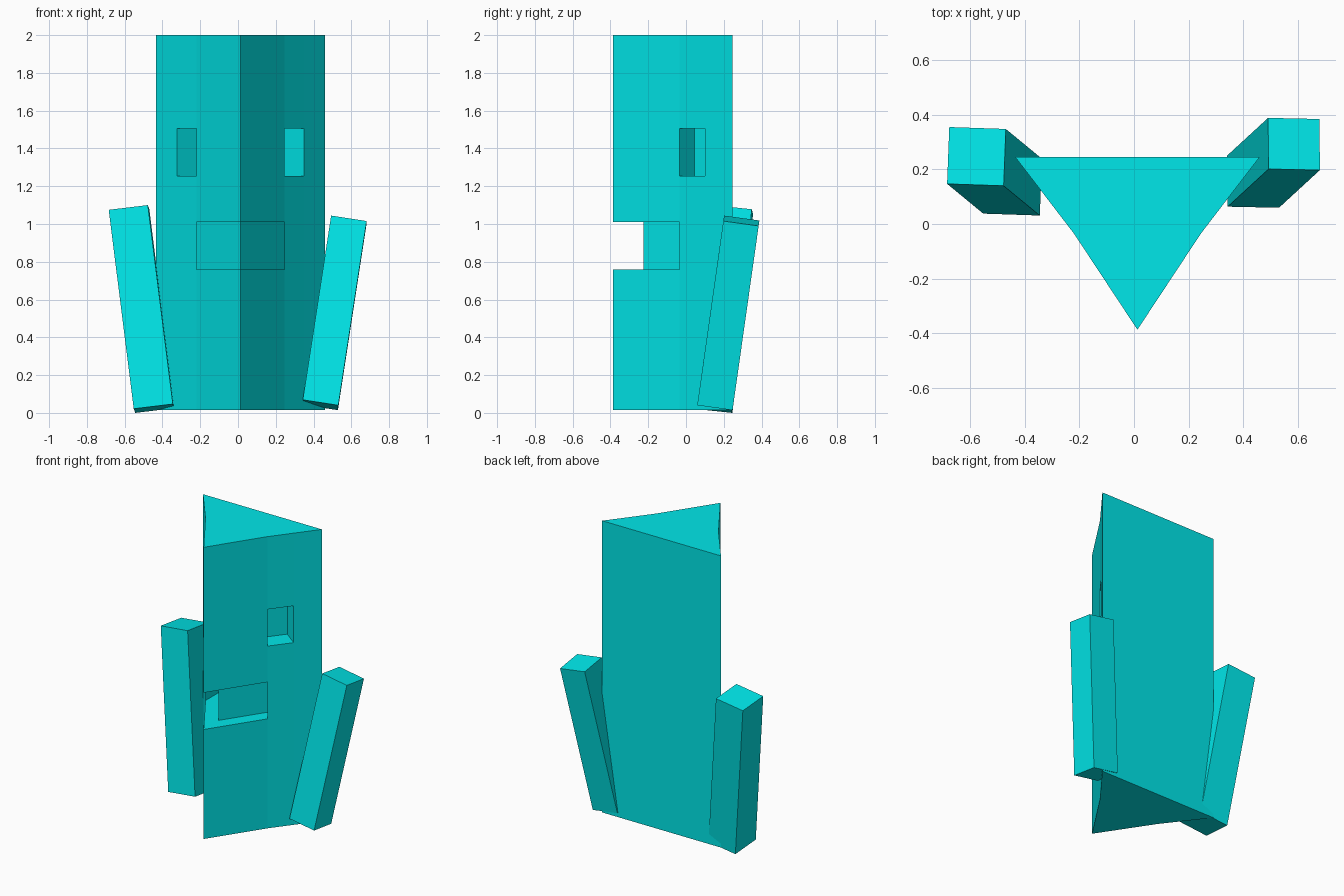
import bpy, bmesh
from mathutils import Vector

if "Cube" in bpy.data.objects:
    bpy.data.objects.remove(bpy.data.objects["Cube"])

cyan = bpy.data.materials.new("cyan")
cyan.diffuse_color = (0.0, 0.8, 0.82, 1)
cyan.use_nodes = True
cyan.node_tree.nodes["Principled BSDF"].inputs["Base Color"].default_value = cyan.diffuse_color


def finish(bm, name):
    bmesh.ops.recalc_face_normals(bm, faces=bm.faces[:])
    mesh = bpy.data.meshes.new(name)
    bm.to_mesh(mesh)
    bm.free()
    mesh.materials.append(cyan)
    obj = bpy.data.objects.new(name, mesh)
    bpy.context.collection.objects.link(obj)
    return obj


def recess(bm, faces, offset):
    """Push a patch of wall faces inward, leaving side walls behind."""
    out = bmesh.ops.extrude_face_region(bm, geom=faces)["geom"]
    bmesh.ops.translate(bm, vec=offset,
                        verts=[g for g in out if isinstance(g, bmesh.types.BMVert)])
    old = [f for f in faces if f.is_valid]
    if old:
        bmesh.ops.delete(bm, geom=old, context='FACES')


# Body: a five-sided kite prism, with wall cells laid out for mouth and eyes
cx = 0.0125
right = [(0.2325, -0.035), (0.336, 0.10), (0.4475, 0.245)]
profile = ([(cx, -0.387)] + [(cx + x, y) for x, y in right]
           + [(cx - x, y) for x, y in reversed(right)])
levels = [0.015, 0.76, 1.01, 1.255, 1.505, 2.0]
n = len(profile)

bm = bmesh.new()
rings = [[bm.verts.new((x, y, z)) for x, y in profile] for z in levels]
cells = {}
for k in range(len(levels) - 1):
    for i in range(n):
        j = (i + 1) % n
        cells[k, i] = bm.faces.new((rings[k][i], rings[k][j],
                                    rings[k + 1][j], rings[k + 1][i]))
bm.faces.new(rings[0][::-1])
bm.faces.new(rings[-1])

# Mouth goes straight back, eyes go in square to their walls
depth = 0.13
recess(bm, [cells[1, 0], cells[1, n - 1]], Vector((0, 0.162, 0)))
recess(bm, [cells[3, 1]], Vector((-0.793, 0.609, 0)) * depth)
recess(bm, [cells[3, n - 2]], Vector((0.793, 0.609, 0)) * depth)
finish(bm, "body")


# Arms: square bars leaning outward and back
def bar(name, bottom, top, across, along):
    bm = bmesh.new()
    bmesh.ops.create_cube(bm, size=1)
    bottom, top, across, along = map(Vector, (bottom, top, across, along))
    for v in bm.verts:
        end = top if v.co.z > 0 else bottom
        v.co = end + across * v.co.x + along * v.co.y
    finish(bm, name)


bar("right_arm", (0.436, 0.155, 0.042), (0.586, 0.293, 1.017),
    (0.188, -0.004, -0.029), (-0.002, 0.187, -0.026))
bar("left_arm", (-0.4445, 0.1385, 0.0235), (-0.577, 0.2475, 1.0765),
    (0.207, -0.007, 0.025), (0.008, 0.208, -0.022))
